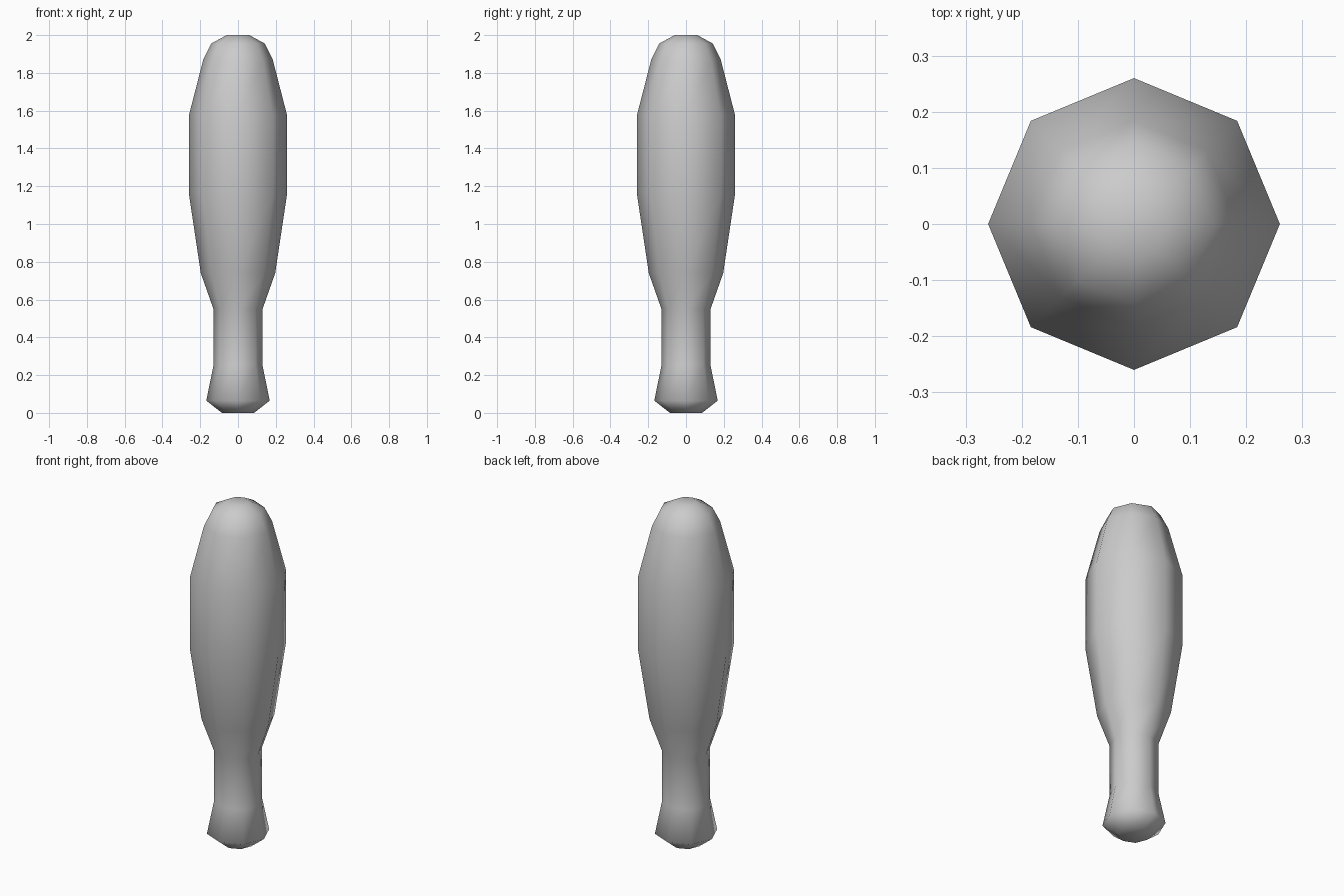
import bpy, bmesh
from math import cos, sin, pi

if "Cube" in bpy.data.objects:
    bpy.data.objects.remove(bpy.data.objects["Cube"])

# Club profile: (radius, height) from butt to tip
PROFILE = [(0.085, 0.0), (0.168, 0.065), (0.13, 0.25), (0.13, 0.55),
           (0.197, 0.74), (0.26, 1.16), (0.26, 1.575), (0.184, 1.87),
           (0.142, 1.955), (0.06, 2.0)]
SIDES = 8

# Eight-sided lathe of the profile, capped at both ends
bm = bmesh.new()
rings = [[bm.verts.new((r * cos(2 * pi * i / SIDES), r * sin(2 * pi * i / SIDES), z))
          for i in range(SIDES)] for r, z in PROFILE]
for low, high in zip(rings, rings[1:]):
    for i in range(SIDES):
        j = (i + 1) % SIDES
        bm.faces.new((low[i], low[j], high[j], high[i]))
bm.faces.new(rings[0][::-1])
bm.faces.new(rings[-1])
for f in bm.faces:
    f.smooth = True

mesh = bpy.data.meshes.new("wooden_club")
bm.to_mesh(mesh)
bm.free()
club = bpy.data.objects.new("wooden_club", mesh)
bpy.context.collection.objects.link(club)
